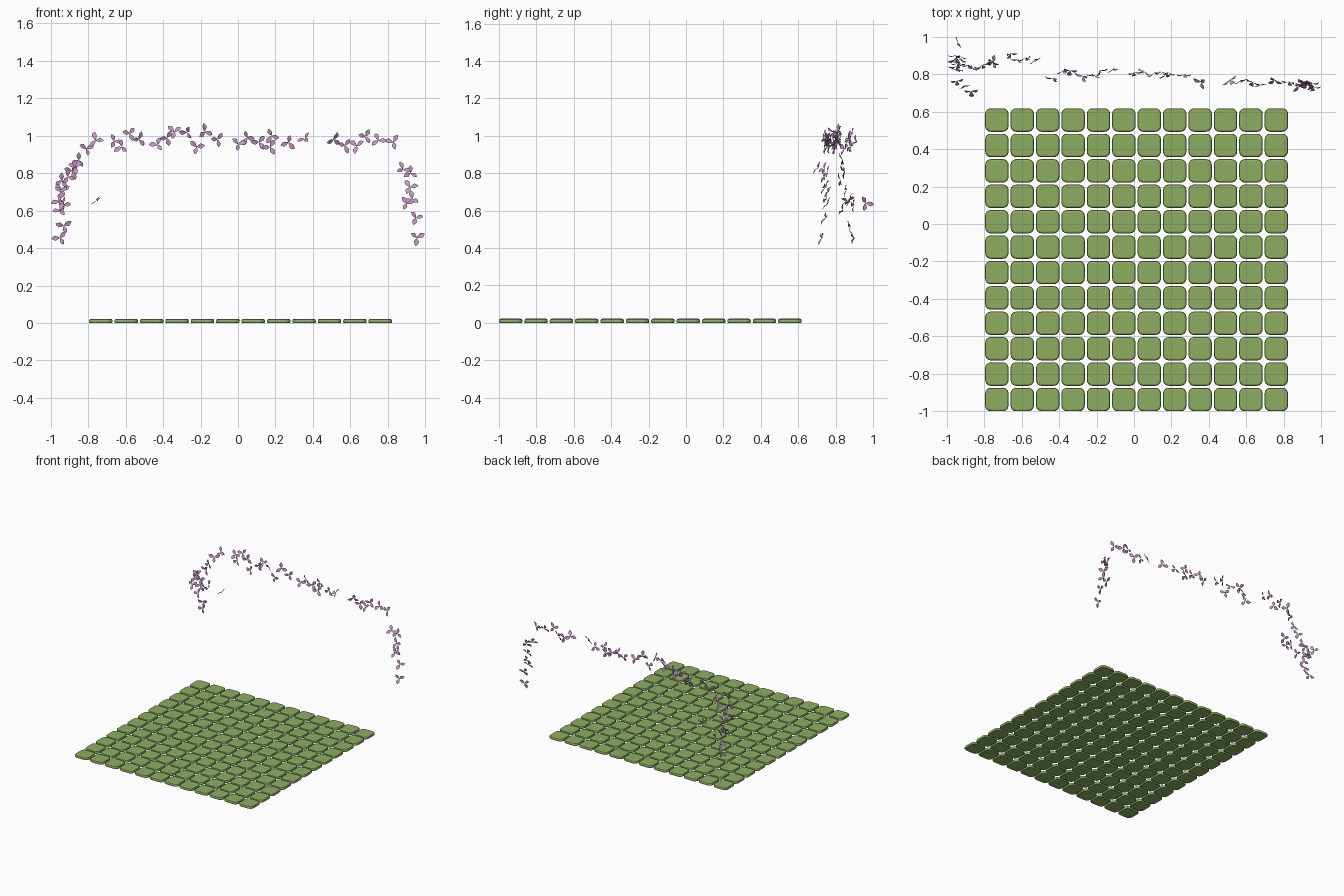
import bpy, bmesh, math, random
from mathutils import Vector, Matrix

if "Cube" in bpy.data.objects:
    bpy.data.objects.remove(bpy.data.objects["Cube"])

random.seed(4)

def material(name, rgb):
    m = bpy.data.materials.new(name)
    m.diffuse_color = (*rgb, 1)
    m.use_nodes = True
    m.node_tree.nodes["Principled BSDF"].inputs["Base Color"].default_value = m.diffuse_color
    return m

def finish(bm, name, mat):
    me = bpy.data.meshes.new(name)
    bm.to_mesh(me)
    bm.free()
    me.materials.append(mat)
    ob = bpy.data.objects.new(name, me)
    bpy.context.collection.objects.link(ob)
    return ob

green = material("leaf_green", (0.27, 0.42, 0.12))
mauve = material("blossom_mauve", (0.56, 0.30, 0.56))

# Lawn: one rounded pad repeated in a 12 x 12 grid
def rounded_loop(bm, half, radius, z):
    loop = []
    for q, (sx, sy) in enumerate([(1, 1), (-1, 1), (-1, -1), (1, -1)]):
        for i in range(5):
            a = math.radians(90 * q + 22.5 * i)
            loop.append(bm.verts.new((sx * (half - radius) + radius * math.cos(a),
                                      sy * (half - radius) + radius * math.sin(a), z)))
    return loop

bm = bmesh.new()
loops = [rounded_loop(bm, h, r, z) for h, r, z in
         [(0.060, 0.028, 0), (0.0625, 0.030, 0.004), (0.0625, 0.030, 0.013),
          (0.060, 0.028, 0.019), (0.053, 0.023, 0.022)]]
for lo, hi in zip(loops, loops[1:]):
    for i in range(len(lo)):
        j = (i + 1) % len(lo)
        bm.faces.new((lo[i], lo[j], hi[j], hi[i]))
bm.faces.new(loops[0][::-1])
bm.faces.new(loops[-1])
lawn = finish(bm, "lawn_pads", green)
PITCH = 0.1357
lawn.location = (-0.7325, -0.9375, 0)
for axis in (0, 1):
    mod = lawn.modifiers.new("repeat", 'ARRAY')
    mod.count = 12
    mod.use_relative_offset = False
    mod.use_constant_offset = True
    mod.constant_offset_displace = [PITCH if k == axis else 0 for k in range(3)]

# Blossom: three pointed, slightly folded petals around a centre
def blossom(bm, centre, normal, size):
    rot = Vector(normal).to_track_quat('Z', 'Y').to_matrix().to_4x4()
    spin = random.uniform(0, 2 * math.pi)
    profile = [(0.0, 0.0, 0), (0.25, 0.17, 0.10), (0.55, 0.29, 0.18),
               (0.80, 0.18, 0.20), (1.0, 0.0, 0.16)]
    for k in range(3):
        turn = Matrix.Rotation(spin + k * 2 * math.pi / 3 + random.uniform(-.2, .2), 4, 'Z')
        place = Matrix.Translation(centre) @ rot @ turn
        s = size * random.uniform(0.9, 1.1)
        def put(x, y, z):
            return bm.verts.new(place @ Vector((x * s, y * s, z * s)))
        mid = [put(x, 0, z) for x, w, z in profile]
        for side in (1, -1):
            edge = [mid[0]] + [put(x, side * w, z + w * 0.3)
                               for x, w, z in profile[1:-1]] + [mid[-1]]
            for i in range(4):
                f = [mid[i], mid[i + 1], edge[i + 1], edge[i]]
                f = list(dict.fromkeys(f))
                bm.faces.new(f if side == 1 else f[::-1])

def spray(name, points, facing, size=0.044, tilt=0.55):
    bm = bmesh.new()
    for p in points:
        n = Vector(facing) + Vector([random.uniform(-tilt, tilt) for _ in range(3)])
        blossom(bm, Vector(p), n, size)
    ob = finish(bm, name, mauve)
    for poly in ob.data.polygons:
        poly.use_smooth = True

# Left hanging garland
spray("left_garland", [
    (-.95, .90, .455), (-.93, .88, .52), (-.95, .84, .60), (-.955, .88, .65),
    (-.94, .86, .71), (-.93, .90, .63), (-.94, .83, .76), (-.885, .85, .81)], (0, -1, .1))
spray("left_front_blossoms", [
    (-.87, .71, .83), (-.91, .74, .78), (-.945, .765, .70)], (.5, -1, .2))
spray("left_side_blossom", [(-.945, .96, .64)], (1, .4, 0), tilt=0.1)
spray("loose_blossom", [(-.75, .865, .65)], (-.55, -.1, .8), size=0.04, tilt=0.05)

# Garland along the top
spray("top_garland_left", [
    (-.85, .84, .87), (-.81, .85, .93), (-.76, .87, .975), (-.66, .91, .97),
    (-.62, .88, .94), (-.58, .89, 1.01), (-.53, .88, .98), (-.43, .78, .95),
    (-.38, .82, .99), (-.34, .82, 1.02), (-.27, .79, 1.02), (-.22, .80, .94),
    (-.18, .82, 1.02), (-.11, .83, .98)], (0, -1, 0))
spray("top_garland_right", [
    (0, .81, .955), (.05, .82, .99), (.11, .81, .965), (.17, .80, .94),
    (.18, .81, 1.0), (.27, .80, .965), (.36, .76, .98), (.51, .77, .98),
    (.57, .77, .95), (.635, .76, .945), (.68, .75, .995), (.75, .77, .975),
    (.83, .76, .965)], (0, -1, 0))

# Right hanging garland
spray("right_garland", [
    (.88, .74, .82), (.92, .76, .80), (.92, .75, .725), (.90, .76, .635),
    (.93, .75, .66), (.95, .75, .56), (.955, .73, .455)], (0, -1, .3), tilt=0.35)
